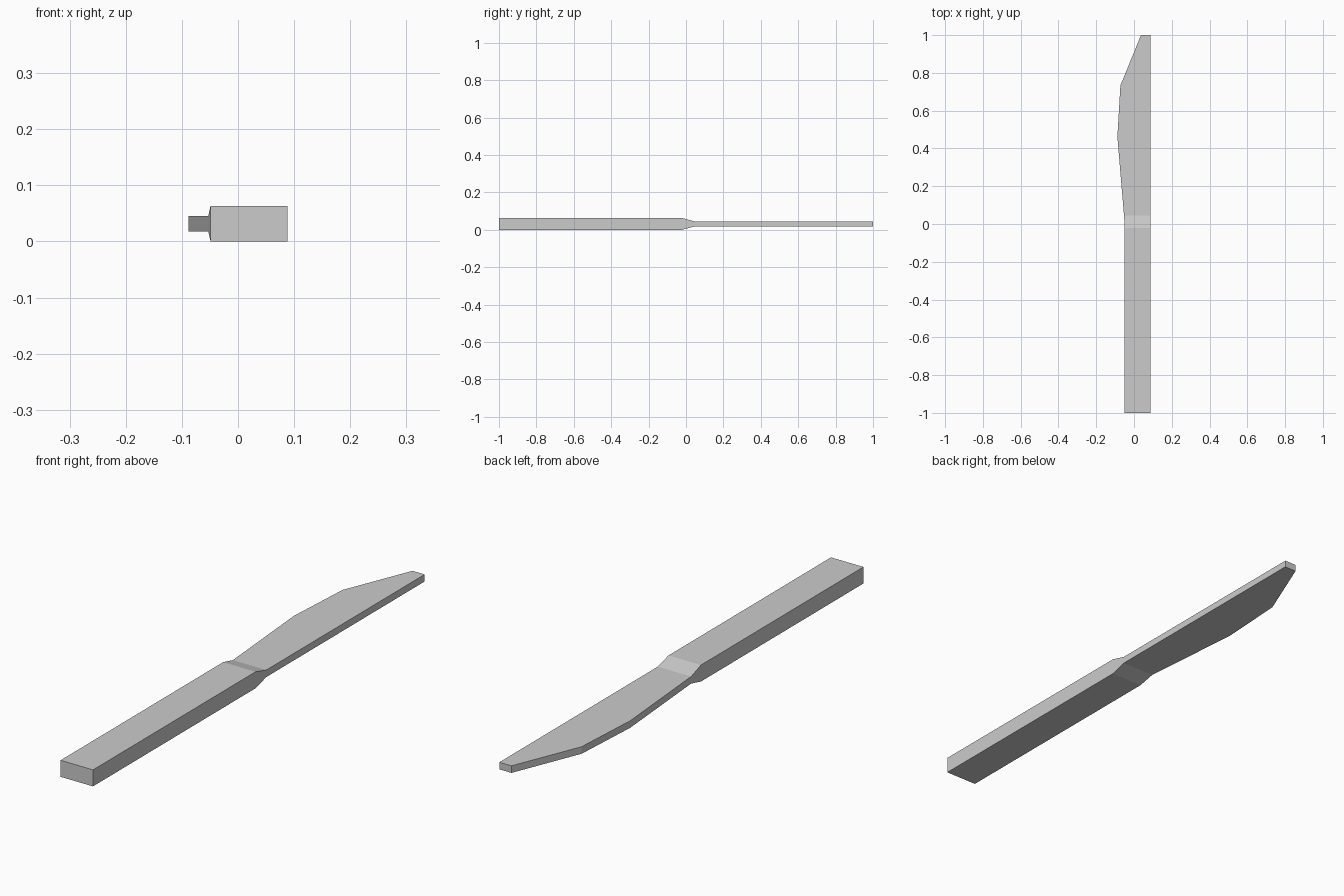
import bpy, bmesh

if "Cube" in bpy.data.objects:
    bpy.data.objects.remove(bpy.data.objects["Cube"])

SPINE = 0.088            # straight back edge shared by handle and blade
HANDLE_Z = (0.0, 0.063)
BLADE_Z = (0.018, 0.045)

# Cross-sections along the knife: y, cutting-side x, (bottom, top)
stations = [
    (-1.0, -0.049, HANDLE_Z),    # butt of handle
    (-0.02, -0.049, HANDLE_Z),   # end of handle
    (0.045, -0.053, BLADE_Z),    # neck tapers to blade
    (0.463, -0.088, BLADE_Z),    # widest point of blade
    (0.733, -0.072, BLADE_Z),    # start of slanted tip
    (1.0, 0.037, BLADE_Z),       # blunt tip
]

bm = bmesh.new()
rings = [[bm.verts.new(p) for p in ((x, y, lo), (SPINE, y, lo), (SPINE, y, hi), (x, y, hi))]
         for y, x, (lo, hi) in stations]

# Skin between neighbouring sections, then cap both ends
for a, b in zip(rings, rings[1:]):
    for i in range(4):
        j = (i + 1) % 4
        bm.faces.new((a[i], a[j], b[j], b[i]))
bm.faces.new(rings[0])
bm.faces.new(rings[-1])
bmesh.ops.recalc_face_normals(bm, faces=bm.faces)

# Table knife: handle, neck and blade in one continuous body
mesh = bpy.data.meshes.new("table_knife")
bm.to_mesh(mesh)
bm.free()
knife = bpy.data.objects.new("table_knife", mesh)
bpy.context.collection.objects.link(knife)
